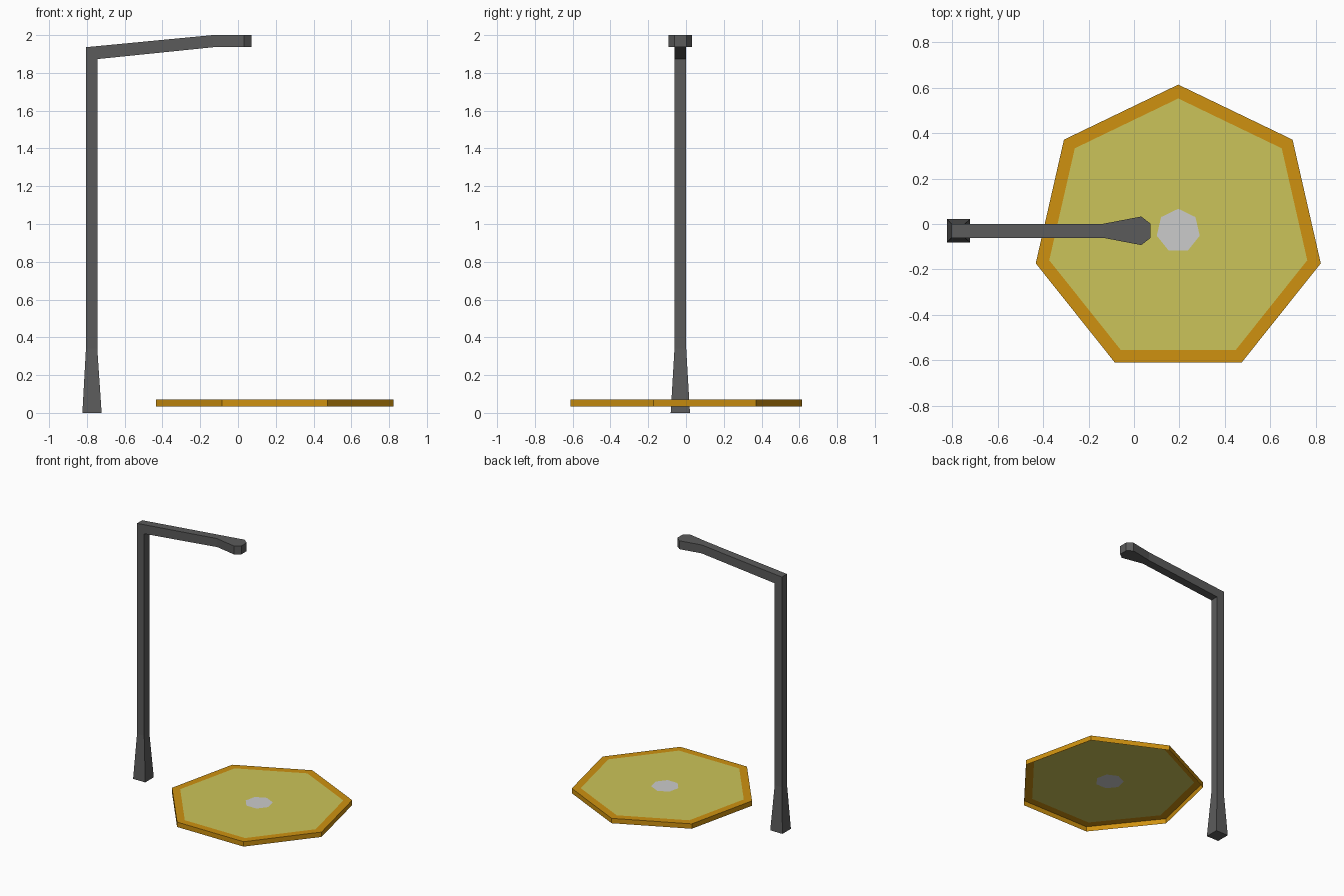
import bpy
from math import cos, sin, pi

if "Cube" in bpy.data.objects:
    bpy.data.objects.remove(bpy.data.objects["Cube"])


def make(name, verts, faces, color):
    mesh = bpy.data.meshes.new(name)
    mesh.from_pydata(verts, [], faces)
    mat = bpy.data.materials.new(name + "_paint")
    mat.diffuse_color = (*color, 1)
    mat.use_nodes = True
    mat.node_tree.nodes["Principled BSDF"].inputs["Base Color"].default_value = mat.diffuse_color
    mesh.materials.append(mat)
    obj = bpy.data.objects.new(name, mesh)
    bpy.context.collection.objects.link(obj)
    return obj


def loft(name, loops, color, cap_start=False, cap_end=False):
    """Skin a series of equal-length loops; optionally cap the ends."""
    n = len(loops[0])
    verts = [v for loop in loops for v in loop]
    faces = [(a * n + i, a * n + (i + 1) % n, (a + 1) * n + (i + 1) % n, (a + 1) * n + i)
             for a in range(len(loops) - 1) for i in range(n)]
    if cap_start:
        faces.append(tuple(reversed(range(n))))
    if cap_end:
        faces.append(tuple(range(len(verts) - n, len(verts))))
    return make(name, verts, faces, color)


CY = -0.03


def heptagon(r, z):
    return [(0.195 + r * cos(pi / 2 + 2 * pi * i / 7), CY + r * sin(pi / 2 + 2 * pi * i / 7), z)
            for i in range(7)]


# Lamp post: flared foot, shaft, mitred arm, widened head
# (outer x, z, inner x, z, half width)
sections = [
    (-0.824, 0.0, -0.722, 0.0, 0.051),
    (-0.805, 0.34, -0.745, 0.34, 0.031),
    (-0.805, 1.936, -0.745, 1.873, 0.031),
    (-0.135, 2.0, -0.13, 1.936, 0.031),
    (0.032, 2.0, 0.032, 1.936, 0.063),
    (0.072, 2.0, 0.072, 1.936, 0.032),
]
loops = [[(xo, CY + w, zo), (xo, CY - w, zo), (xi, CY - w, zi), (xi, CY + w, zi)]
         for xo, zo, xi, zi, w in sections]
loft("lamp_post", loops, (0.105, 0.105, 0.105), True, True)

# Light pool: open-bottomed rim, glowing panel, bright centre
R, INNER, SPOT, LOW, TOP = 0.644, 0.583, 0.097, 0.035, 0.072
loft("pool_rim", [heptagon(R, LOW), heptagon(R, TOP), heptagon(INNER, TOP)], (0.62, 0.285, 0.005))
loft("pool_panel", [heptagon(INNER, TOP), heptagon(SPOT, TOP)], (0.60, 0.55, 0.10))
make("pool_centre", heptagon(SPOT, TOP), [tuple(range(7))], (0.62, 0.62, 0.61))
